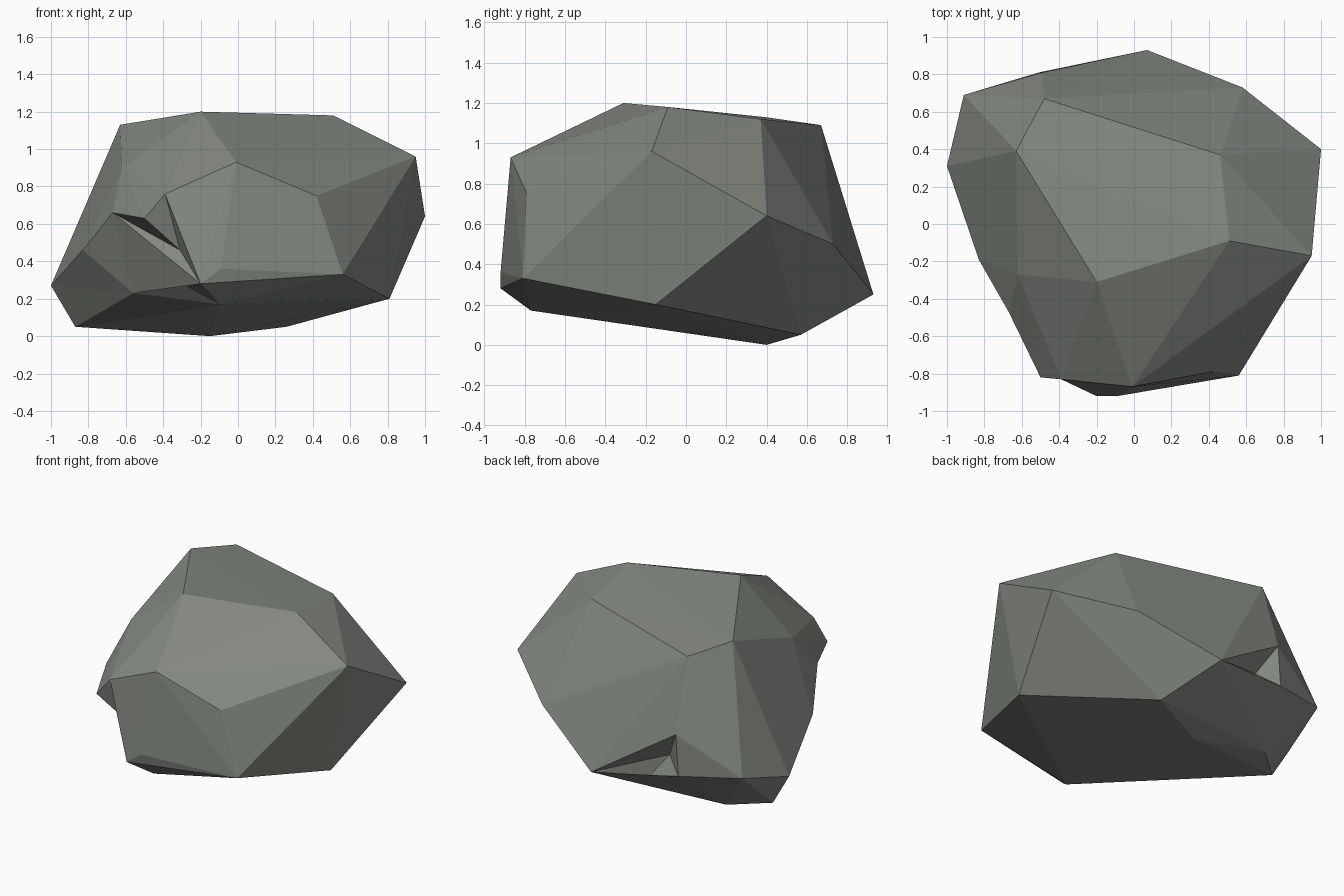
import bpy
import bmesh

# Remove the default object
default = bpy.data.objects.get("Cube")
if default:
    bpy.data.objects.remove(default, do_unlink=True)

# Corner points of the boulder, grouped by area
corners = {
    # top facet
    "crest": (-.2, -.31, 1.2), "top_left": (.51, -.09, 1.18), "top_back_left": (.46, .37, 1.12),
    "top_back": (-.48, .67, 1.09), "top_right": (-.63, .39, 1.13),
    # front
    "brow": (-.01, -.87, .93), "cheek": (.42, -.79, .75), "chin_left": (.56, -.81, .33),
    "chin": (-.09, -.92, .36), "lip": (-.2, -.92, .28), "under_lip": (-.1, -.77, .17),
    "overhang_top": (-.39, -.83, .76), "overhang_tip": (-.5, -.82, .63),
    # left side
    "left_top": (.95, -.17, .96), "left_edge": (1, .4, .64), "left_foot": (.81, -.15, .2),
    # right side
    "shoulder": (-.62, -.27, .9), "ledge": (-.67, -.47, .66), "right_mid": (-.83, -.19, .46),
    "right_tip": (-1, .31, .27), "right_foot": (-.87, .3, .05),
    # back
    "back_left": (.58, .73, .5), "back_foot": (.07, .93, .25), "back_right": (-.91, .69, .375),
    "nick_top": (-.49, .81, .61), "nick_left": (-.24, .785, .22), "nick_right": (-.51, .81, .33),
    # underside
    "base": (-.15, .4, 0), "base_left": (.26, .57, .05), "base_right": (-.65, .49, .05),
}

# Chipped body: the hull of all the corners
bm = bmesh.new()
verts = {name: bm.verts.new(co) for name, co in corners.items()}
bmesh.ops.convex_hull(bm, input=list(bm.verts))
for v in [v for v in bm.verts if not v.link_faces]:
    bm.verts.remove(v)


def vert(name):
    """Corner by name, made again if the hull dropped it."""
    if not verts[name].is_valid:
        verts[name] = bm.verts.new(corners[name])
    return verts[name]


def cut(names):
    """Remove the faces lying wholly between the named corners."""
    region = {vert(n) for n in names.split()}
    faces = [f for f in bm.faces if set(f.verts) <= region]
    bmesh.ops.delete(bm, geom=faces, context='FACES')


def fan(loop, name, co):
    """Close a loop of corners with facets that meet at a sunken point."""
    corners[name] = co
    verts[name] = bm.verts.new(co)
    ring = [vert(n) for n in loop.split()]
    for a, b in zip(ring, ring[1:] + ring[:1]):
        bm.faces.new((a, b, verts[name]))


# Hollow under the overhang, and the undercut below it
cut("overhang_top overhang_tip ledge right_mid right_tip right_foot under_lip lip")
fan("ledge overhang_tip overhang_top lip", "hollow", (-.31, -.75, .46))
fan("lip ledge right_mid right_tip right_foot under_lip", "undercut", (-.56, -.41, .23))
cut("lip under_lip undercut")
fan("lip under_lip undercut", "undercut_ridge", (-.34, -.7, .3))

# Small nick in the back
cut("nick_top back_foot nick_left nick_right")
fan("nick_top back_foot nick_left nick_right", "nick", (-.38, .72, .41))

# Close any sliver and make the facets flat and outward
bmesh.ops.holes_fill(bm, edges=list(bm.edges), sides=0)
bmesh.ops.triangulate(bm, faces=list(bm.faces))
bmesh.ops.recalc_face_normals(bm, faces=list(bm.faces))
for f in bm.faces:
    f.smooth = False

mesh = bpy.data.meshes.new("boulder")
bm.to_mesh(mesh)
bm.free()
boulder = bpy.data.objects.new("boulder", mesh)
bpy.context.collection.objects.link(boulder)

# Stone colour
stone = bpy.data.materials.new("grey_green_stone")
stone.use_nodes = True
colour = (.23, .25, .22, 1)
stone.diffuse_color = colour
shader = next(n for n in stone.node_tree.nodes if n.type == 'BSDF_PRINCIPLED')
shader.inputs["Base Color"].default_value = colour
mesh.materials.append(stone)
